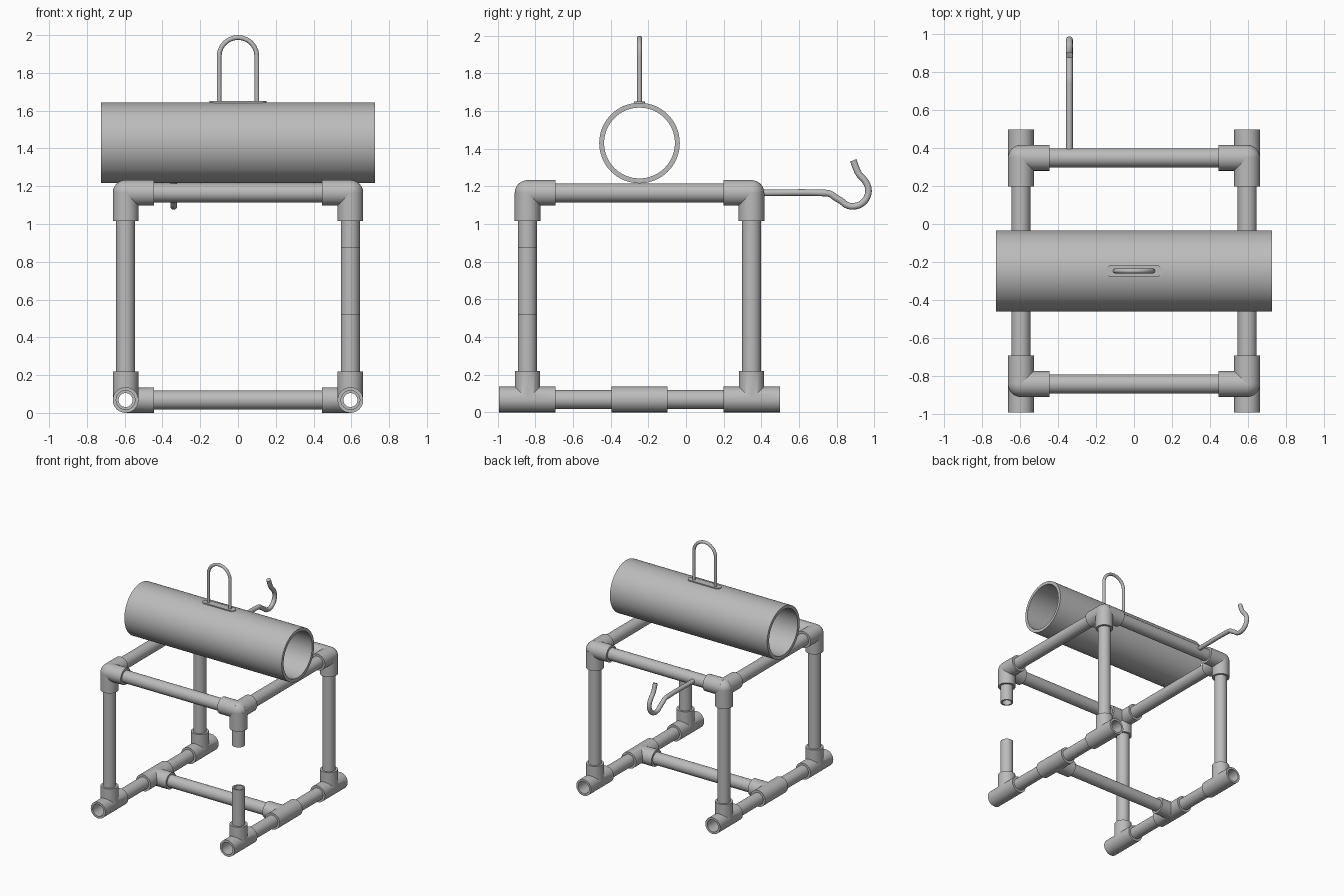
import bpy, bmesh, math
from mathutils import Vector, Matrix

if "Cube" in bpy.data.objects:
    bpy.data.objects.remove(bpy.data.objects["Cube"], do_unlink=True)

grey = bpy.data.materials.new("plain_grey")
grey.use_nodes = True
grey.diffuse_color = (0.5, 0.5, 0.5, 1)
grey.node_tree.nodes["Principled BSDF"].inputs["Base Color"].default_value = (0.5, 0.5, 0.5, 1)

X, Y, Z = Vector((1, 0, 0)), Vector((0, 1, 0)), Vector((0, 0, 1))
HX, HY, CY = 0.595, 0.595, -0.247      # frame half sizes and centre
LOW, TOP = 0.068, 1.165                # heights of the two pipe levels
PIPE, BORE, SLEEVE, REACH = 0.05, 0.037, 0.068, 0.15
SEG = 32


def finish(ob):
    ob.data.materials.clear()
    ob.data.materials.append(grey)
    bpy.ops.object.select_all(action="DESELECT")
    ob.select_set(True)
    bpy.context.view_layer.objects.active = ob
    bpy.ops.object.shade_smooth_by_angle(angle=math.radians(35))
    return ob


def to_object(name, bm):
    bmesh.ops.recalc_face_normals(bm, faces=bm.faces)
    me = bpy.data.meshes.new(name)
    bm.to_mesh(me)
    bm.free()
    ob = bpy.data.objects.new(name, me)
    bpy.context.collection.objects.link(ob)
    return ob


def placed(a, b):
    d = b - a
    return Matrix.Translation((a + b) / 2) @ d.to_track_quat("Z", "Y").to_matrix().to_4x4()


def add_rod(bm, a, b, r):
    bmesh.ops.create_cone(bm, cap_ends=True, segments=SEG, radius1=r, radius2=r,
                          depth=(b - a).length, matrix=placed(a, b))


def tube(name, a, b, r_out=PIPE, r_in=BORE, seg=SEG):
    """Hollow pipe from a to b, spun from a rectangular wall section."""
    bm = bmesh.new()
    h = (b - a).length / 2
    wall = [bm.verts.new((r, 0, z)) for r, z in
            ((r_in, -h), (r_out, -h), (r_out, h), (r_in, h))]
    edges = [bm.edges.new((wall[i], wall[i - 1])) for i in range(4)]
    bmesh.ops.spin(bm, geom=wall + edges, cent=(0, 0, 0), axis=Z,
                   angle=math.tau, steps=seg, use_merge=True)
    bmesh.ops.remove_doubles(bm, verts=bm.verts, dist=1e-5)
    bm.transform(placed(a, b))
    return finish(to_object(name, bm))


def rod(name, a, b, r):
    bm = bmesh.new()
    add_rod(bm, a, b, r)
    return to_object(name, bm)


def tee(name, c, branch):
    """Hollow tee: run along y, one branch."""
    body = rod(name, c - Y * REACH, c + Y * REACH, SLEEVE)
    steps = [("UNION", rod("helper", c, c + branch * REACH, SLEEVE - 0.0005)),
             ("DIFFERENCE", rod("helper", c - Y * 0.3, c + Y * 0.3, PIPE)),
             ("DIFFERENCE", rod("helper", c + branch * 0.01, c + branch * 0.3, PIPE - 0.0005))]
    bpy.context.view_layer.objects.active = body
    for op, tool in steps:
        mod = body.modifiers.new("cut", "BOOLEAN")
        mod.operation, mod.object, mod.solver = op, tool, "EXACT"
        bpy.ops.object.modifier_apply(modifier=mod.name)
        bpy.data.objects.remove(tool, do_unlink=True)
    return finish(body)


def corner(name, c, dirs):
    """Three-way elbow with a rounded outer corner."""
    bm = bmesh.new()
    bmesh.ops.create_uvsphere(bm, u_segments=SEG, v_segments=16, radius=SLEEVE - 0.0003,
                              matrix=Matrix.Translation(c))
    for d in dirs:
        add_rod(bm, c, c + d * REACH, SLEEVE)
    return finish(to_object(name, bm))


def bent_rod(name, points, r, handle):
    cu = bpy.data.curves.new(name, "CURVE")
    cu.dimensions = "3D"
    cu.bevel_depth, cu.bevel_resolution, cu.use_fill_caps = r, 5, True
    sp = cu.splines.new("BEZIER")
    sp.resolution_u = 6
    sp.bezier_points.add(len(points) - 1)
    for bp, p in zip(sp.bezier_points, points):
        bp.co = p
        bp.handle_left_type = bp.handle_right_type = handle
    ob = bpy.data.objects.new(name, cu)
    bpy.context.collection.objects.link(ob)
    bpy.ops.object.select_all(action="DESELECT")
    ob.select_set(True)
    bpy.context.view_layer.objects.active = ob
    bpy.ops.object.convert(target="MESH")
    return finish(bpy.context.view_layer.objects.active)


GAP = 0.07  # pipes stop short of a tee's centre

# Corner fittings and legs
for sx, side in ((1, "left"), (-1, "right")):
    for sy, end in ((1, "back"), (-1, "front")):
        foot = Vector((sx * HX, CY + sy * HY, LOW))
        head = Vector((foot.x, foot.y, TOP))
        tag = f"{end}_{side}"
        tee(f"foot_tee_{tag}", foot, Z)
        corner(f"top_elbow_{tag}", head, (-X * sx, -Y * sy, -Z))
        if tag == "front_left":   # leg with its middle missing
            tube("leg_stub_lower", foot + Z * GAP, Vector((foot.x, foot.y, 0.52)))
            tube("leg_stub_upper", Vector((foot.x, foot.y, 0.875)), head - Z * GAP)
        else:
            tube(f"leg_{tag}", foot + Z * GAP, head - Z * GAP)
        # Base side pipes
        mid = Vector((foot.x, CY, LOW))
        tube(f"base_pipe_{tag}", mid + Y * sy * GAP, foot - Y * sy * GAP)
    tee(f"middle_tee_{side}", Vector((sx * HX, CY, LOW)), -X * sx)
    # Top side pipes
    tube(f"top_side_pipe_{side}", Vector((sx * HX, CY - HY + GAP, TOP)),
         Vector((sx * HX, CY + HY - GAP, TOP)))

# Cross pipes
for name, y, z in (("base_cross_pipe", CY, LOW), ("top_front_pipe", CY - HY, TOP),
                   ("top_back_pipe", CY + HY, TOP)):
    tube(name, Vector((GAP - HX, y, z)), Vector((HX - GAP, y, z)))

# Large open cylinder resting on the frame
tube("large_cylinder", Vector((-0.725, CY, 1.43)), Vector((0.725, CY, 1.43)), 0.214, 0.188, 64)

# Handle plate with round ends
bm = bmesh.new()
rim = []
for s in (1, -1):
    for i in range(13):
        t = math.pi * (i / 12 - 0.5)
        rim.append(bm.verts.new((s * (0.12 + 0.03 * math.cos(t)), CY + s * 0.03 * math.sin(t), 1.638)))
face = bm.faces.new(rim)
up = bmesh.ops.extrude_face_region(bm, geom=[face])["geom"]
bmesh.ops.translate(bm, vec=Z * 0.012, verts=[v for v in up if isinstance(v, bmesh.types.BMVert)])
finish(to_object("handle_plate", bm))

# Arched handle
arch = [(0.1 * math.cos(t), CY, 1.8875 + 0.1 * math.sin(t))
        for t in (math.pi * i / 12 for i in range(13))]
bent_rod("handle", [(0.1, CY, 1.64)] + arch + [(-0.1, CY, 1.64)], 0.0125, "VECTOR")

# Hook on the back pipe
bowl = [(0.886 + 0.083 * math.cos(t), 1.177 + 0.083 * math.sin(t))
        for t in (math.radians(a) for a in range(-140, 41, 30))]
path = [(0.36, TOP), (0.72, TOP), (0.765, 1.16), (0.795, 1.14)] + bowl + [(0.919, 1.265), (0.888, 1.338)]
bent_rod("hook", [(-0.34, y, z) for y, z in path], 0.018, "AUTO")
